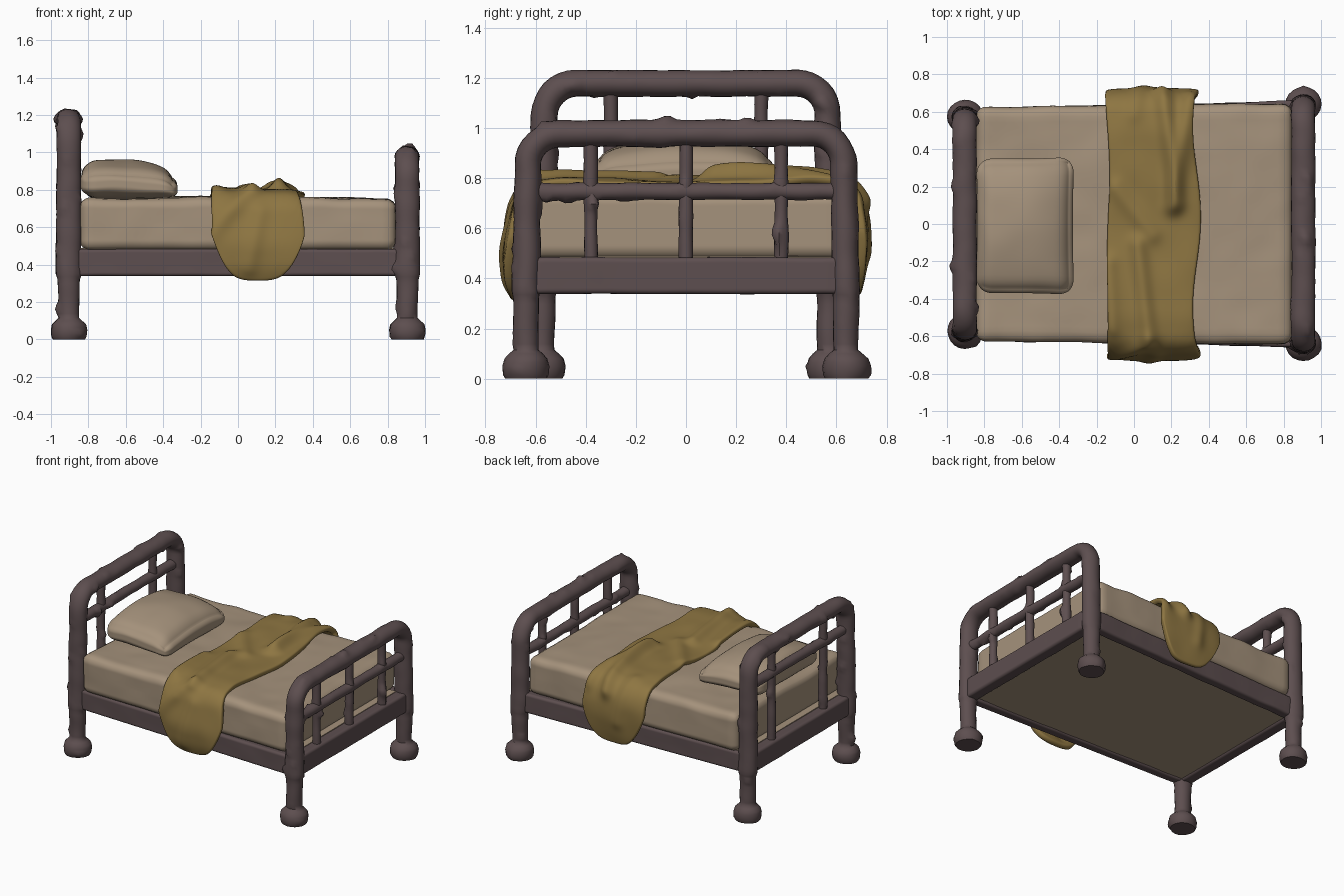
import bpy, bmesh, math
from mathutils import Vector, noise

if "Cube" in bpy.data.objects:
    bpy.data.objects.remove(bpy.data.objects["Cube"])

def material(name, rgb):
    m = bpy.data.materials.new(name)
    m.diffuse_color = (*rgb, 1)
    m.use_nodes = True
    m.node_tree.nodes["Principled BSDF"].inputs["Base Color"].default_value = m.diffuse_color
    return m

FRAME = material("dark worn metal", (0.110, 0.077, 0.079))
LINEN = material("beige linen", (0.375, 0.287, 0.200))
CLOTH = material("mustard cloth", (0.270, 0.180, 0.054))

def finish(name, bm, mat):
    bmesh.ops.recalc_face_normals(bm, faces=bm.faces)
    me = bpy.data.meshes.new(name)
    bm.to_mesh(me)
    bm.free()
    me.materials.append(mat)
    ob = bpy.data.objects.new(name, me)
    bpy.context.collection.objects.link(ob)
    return ob

def wear(p):
    # gentle lumps plus a few sharper knobs
    return 0.005 * noise.noise(p * 9) + 0.05 * max(0, noise.noise(p * 15 + Vector((3, 7, 1))) - 0.42)

def tube(name, pts, mat=FRAME, sides=20, step=0.025):
    """Sweep ellipses along a path in a yz plane; pts = (x, y, z, in-plane radius, x radius)."""
    dense = [pts[0]]
    for a, b in zip(pts, pts[1:]):
        n = max(1, math.ceil((Vector(b[:3]) - Vector(a[:3])).length / step))
        dense += [tuple(p + (q - p) * k / n for p, q in zip(a, b)) for k in range(1, n + 1)]
    bm, rings = bmesh.new(), []
    for i, p in enumerate(dense):
        a, b = dense[max(i - 1, 0)], dense[min(i + 1, len(dense) - 1)]
        t = (Vector(b[:3]) - Vector(a[:3])).normalized()
        side = t.cross(Vector((1, 0, 0)))
        ring = []
        for k in range(sides):
            ang = math.tau * k / sides
            d = side * math.cos(ang) * p[3] + Vector((math.sin(ang) * p[4], 0, 0))
            v = Vector(p[:3]) + d
            ring.append(bm.verts.new(v + d.normalized() * wear(v)))
        rings.append(ring)
    for r, s in zip(rings, rings[1:]):
        for k in range(sides):
            bm.faces.new((r[k], r[(k + 1) % sides], s[(k + 1) % sides], s[k]))
    bm.faces.new(rings[0])
    bm.faces.new(rings[-1])
    return finish(name, bm, mat)

def rounded_box(name, centre, half, r, mat, cuts=24, shape=None):
    """Subdivided box with rounded edges; shape(p, u, v) can bend each local point."""
    bm = bmesh.new()
    bmesh.ops.create_cube(bm, size=2)
    bmesh.ops.subdivide_edges(bm, edges=bm.edges[:], cuts=cuts, use_grid_fill=True)
    h, c = Vector(half), Vector(centre)
    for v in bm.verts:
        u, w = v.co.x, v.co.y
        p = Vector(a * b for a, b in zip(v.co, h))
        q = Vector(max(-(b - r), min(b - r, a)) for a, b in zip(p, h))
        if (p - q).length > 1e-6:
            p = q + (p - q).normalized() * r
        v.co = c + (shape(p, u, w) if shape else p)
    return finish(name, bm, mat)

# Headboard and footboard: feet, legs and arch in one swept tube
def bed_end(name, x, y, top, bars, cross_z):
    leg = [(0.0, .082, .085), (.015, .09, .093), (.05, .094, .096), (.08, .086, .09),
           (.10, .068, .07), (.115, .05, .054), (.32, .052, .06), (.35, .056, .068)]
    low = [(x, -y - .008, z, a, b) for z, a, b in leg]
    r, zc = 0.125, top - .052
    arc = []
    for k in range(9):
        a = math.pi / 2 * k / 8
        arc.append((x, -y + r * (1 - math.cos(a)), zc - r + r * math.sin(a), .053, .064))
    left = low + arc
    right = [(px, -py, z, a, b) for px, py, z, a, b in reversed(left)]
    tube(name + "_arch_and_legs", left + right)
    # upright bars, cross bar and deep lower rail
    for i, by in enumerate(bars):
        tube(f"{name}_upright_{i + 1}", [(x, by, .45, .028, .03), (x, by, top - .06, .028, .03)], sides=14)
    tube(name + "_cross_bar", [(x, -y, cross_z, .034, .036), (x, y, cross_z, .034, .036)], sides=14)
    rounded_box(name + "_lower_rail", (x, 0, .411), (.045, y, .073), .02, FRAME, 30,
                lambda p, u, v: p * (1 + .03 * noise.noise(p * 8)) if abs(v) < .9 else p)

bed_end("headboard", -0.905, 0.565, 1.23, (-.30, .30), .97)
bed_end("footboard", 0.905, 0.63, 1.03, (-.38, 0, .38), .747)

# Side rails splay slightly towards the foot
for side, name in ((-1, "front_side_rail"), (1, "back_side_rail")):
    def splay(p, u, v, side=side):
        k = 0.004 * noise.noise(p * 7)
        return p + Vector((0, side * (0.034 * p.x + k), k * .5))
    rounded_box(name, (0, side * .596, .411), (.9, .035, .072), .018, FRAME, 40, splay)

# Base panel beneath the mattress
rounded_box("base_panel", (0, 0, .42), (.88, .585, .07), .005, LINEN, 3)

# Mattress with soft lumps
def lump(p, u, v):
    n = noise.noise(p * 3.5) * .012 + noise.noise(p * 8) * .004
    q = Vector((p.x, p.y * (1 + .014 * u), p.z))
    if p.z > 0:
        q.z += n + .006 * math.cos(u * 3) * (1 - v * v)
    q.y += n * .6 * v
    return q
rounded_box("mattress", (0, 0, .615), (.845, .635, .14), .055, LINEN, 44, lump)

# Pillow, thicker towards the headboard
def plump(p, u, v):
    f = max(u, 0) ** 2
    e = (1 - .38 * f) * (1 - .42 * v * v) * (1 - .12 * min(u, 0) ** 2)
    z = p.z * e - .035 * f - .025 * v * v
    return Vector((p.x * (1 + .03 * v * v), p.y * (1 + .03 * f), z + .008 * noise.noise(p * 6)))
rounded_box("pillow", (-.582, -.01, .853), (.255, .36, .11), .085, LINEN, 28, plump)

# Blanket draped across the bed
PROFILE = [(-.69, .30), (-.725, .38), (-.73, .5), (-.71, .62), (-.69, .72), (-.63, .785), (-.5, .805),
           (-.2, .795), (0, .79), (.2, .80), (.5, .805), (.63, .785), (.69, .73), (.725, .64),
           (.73, .54), (.715, .42), (.69, .32)]
LENGTHS = [0]
for a, b in zip(PROFILE, PROFILE[1:]):
    LENGTHS.append(LENGTHS[-1] + math.dist(a, b))
TOTAL = LENGTHS[-1]

def along(s):
    i = 0
    while i < len(PROFILE) - 2 and LENGTHS[i + 1] < s:
        i += 1
    k = (s - LENGTHS[i]) / (LENGTHS[i + 1] - LENGTHS[i])
    a, b = Vector(PROFILE[i]), Vector(PROFILE[i + 1])
    return a.lerp(b, k), (b - a).normalized()

# folds: start and end as (x, distance from the middle), height
FOLDS = [((-.14, -.85), (.07, -.62), .022), ((.08, -.6), (.02, -.1), .035), ((.15, .75), (.23, .12), .04),
         ((.31, .72), (.2, .1), .03), ((.06, -1.05), (.12, -.75), .015), ((-.1, .2), (.1, -.05), .02),
         ((-.12, -.55), (-.14, -.2), .025), ((.0, .6), (.05, .95), .015)]

def fold_height(x, w):
    h = 0
    for a, b, top in FOLDS:
        a, b, p = Vector(a), Vector(b), Vector((x, w))
        k = max(0, min(1, (p - a).dot(b - a) / (b - a).length_squared))
        h += top * math.exp(-((p - a.lerp(b, k)).length / .045) ** 2)
    return h

NS, NT = 90, 30
bm, grid = bmesh.new(), []
for i in range(NS + 1):
    row = []
    for j in range(NT + 1):
        t = 2 * j / NT - 1
        trim = .27 * abs(t) ** 3.2
        s = trim + (TOTAL - 2 * trim) * i / NS
        pos, tan = along(s)
        pos = (pos + along(max(0, s - .03))[0] + along(min(TOTAL, s + .03))[0]) / 3
        w = s - TOTAL / 2
        x = .098 + .243 * t * (1 + .04 * math.cos(w * 7)) + .012 * math.sin(w * 6 + 1)
        h = fold_height(x, w) + .008 * noise.noise(Vector((x * 6, w * 5, 0))) - .012 * t ** 6
        row.append(bm.verts.new((x, pos.x - tan.y * h, pos.y + tan.x * h)))
    grid.append(row)
for i in range(NS):
    for j in range(NT):
        bm.faces.new((grid[i][j], grid[i][j + 1], grid[i + 1][j + 1], grid[i + 1][j]))
if sum(f.normal.z for f in bm.faces) < 0:
    bmesh.ops.reverse_faces(bm, faces=bm.faces)
blanket = finish("blanket", bm, CLOTH)
solid = blanket.modifiers.new("thickness", 'SOLIDIFY')
solid.thickness, solid.offset = .04, -1
blanket.modifiers.new("soften", 'SUBSURF').levels = 1
blanket.modifiers["soften"].render_levels = 1

# Smooth shading with crisp edges kept
for ob in bpy.context.collection.objects:
    ob.select_set(True)
bpy.context.view_layer.objects.active = blanket
bpy.ops.object.shade_smooth_by_angle(angle=math.radians(50))
